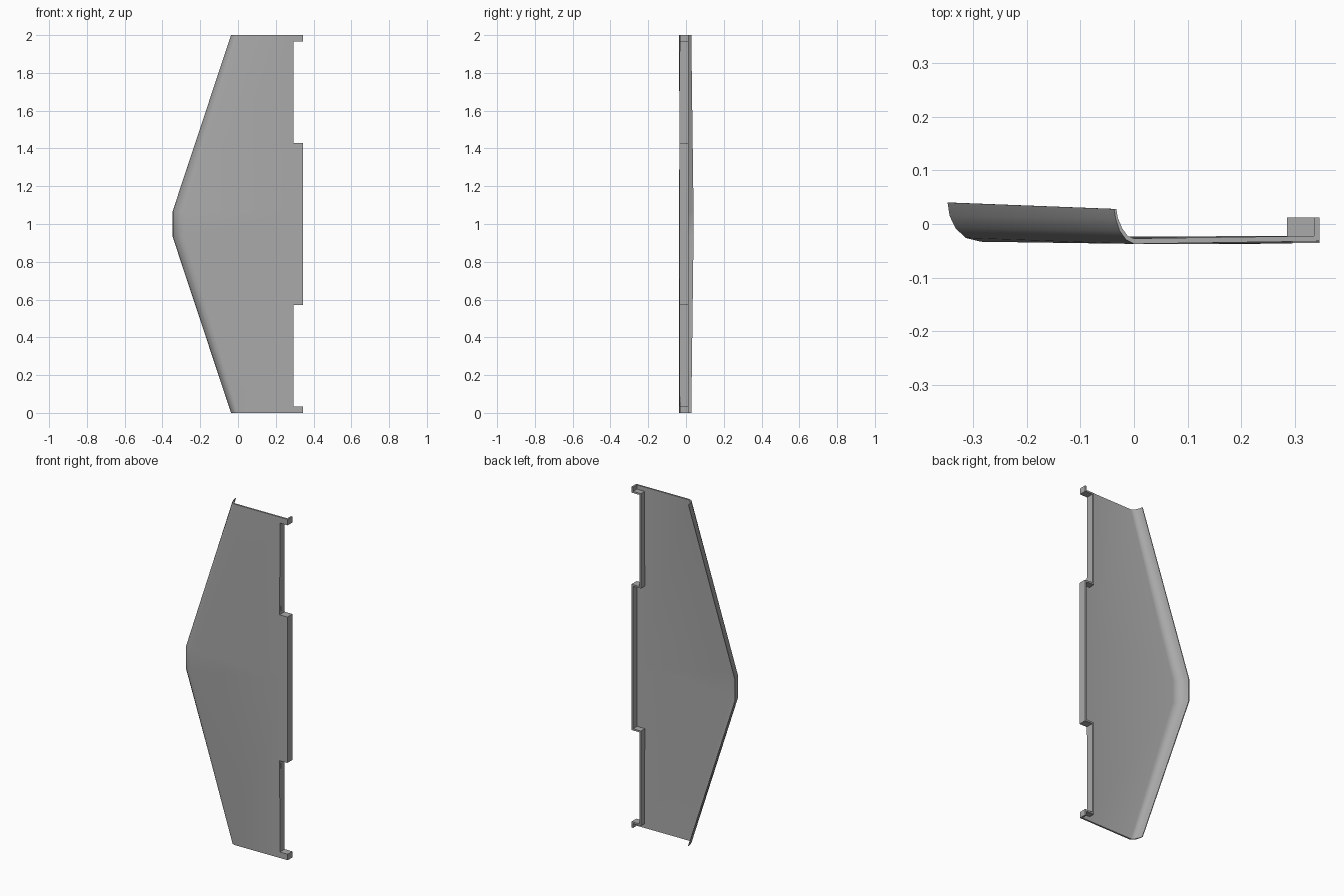
import bpy, bmesh

if "Cube" in bpy.data.objects:
    bpy.data.objects.remove(bpy.data.objects["Cube"])

grey = bpy.data.materials.new("mid grey")
grey.use_nodes = True
colour = (0.4, 0.4, 0.4, 1)
grey.diffuse_color = colour
grey.node_tree.nodes["Principled BSDF"].inputs["Base Color"].default_value = colour

THICK = 0.01      # sheet thickness
FLAT = 0.065      # half height of the upright stretch of the rolled edge
OUTER, INNER = 0.345, 0.295
FLANGE_BACK = 0.012

# Rolled edge sections (x, y), lip to flat sheet: outside and inside
MID_OUT = [(-.347, .040), (-.343, .015), (-.332, -.008), (-.313, -.026), (-.285, -.033)]
MID_IN = [(-.342, .040), (-.338, .016), (-.327, -.003), (-.309, -.018), (-.285, -.023)]
END_OUT = [(-.037, .028), (-.034, .010), (-.027, -.012), (-.015, -.029), (0, -.037)]
END_IN = [(-.033, .028), (-.030, .011), (-.022, -.008), (-.012, -.022), (0, -.027)]


def taper(z):
    return max(0, (abs(z - 1) - FLAT) / (1 - FLAT))


def section(mid, end, z):
    t = taper(z)
    return [(a + (c - a) * t, b + (d - b) * t) for (a, b), (c, d) in zip(mid, end)]


def front_y(x, z):
    """Front of the slightly twisted sheet."""
    fx, fy = section(MID_OUT, END_OUT, z)[-1]
    edge = -.037 + .005 * taper(z)
    return fy + (edge - fy) * (x - fx) / (OUTER - fx)


def finish(name, bm):
    bmesh.ops.recalc_face_normals(bm, faces=bm.faces)
    mesh = bpy.data.meshes.new(name)
    bm.to_mesh(mesh)
    bm.free()
    mesh.materials.append(grey)
    obj = bpy.data.objects.new(name, mesh)
    bpy.context.collection.objects.link(obj)
    return obj


def loft(name, rings):
    """Skin closed rings of equal length and cap both ends."""
    bm = bmesh.new()
    rows = [[bm.verts.new(p) for p in ring] for ring in rings]
    n = len(rows[0])
    for a, b in zip(rows, rows[1:]):
        for i in range(n):
            j = (i + 1) % n
            bm.faces.new((a[i], a[j], b[j], b[i]))
    bm.faces.new(rows[0])
    bm.faces.new(rows[-1][::-1])
    return finish(name, bm)


def block(name, x0, x1, z0, z1, wall):
    """Piece of sheet, or a wall standing on the back of the sheet."""
    rings = []
    for z in (z0, z1):
        y0, y1 = front_y(x0, z), front_y(x1, z)
        if wall:
            ys = (y0 + THICK, y1 + THICK, FLANGE_BACK, FLANGE_BACK)
        else:
            ys = (y0, y1, y1 + THICK, y0 + THICK)
        rings.append([(x, y, z) for x, y in zip((x0, x1, x1, x0), ys)])
    loft(name, rings)


# Main panel with its rolled edge
rings = []
for z in (0, 1 - FLAT, 1 + FLAT, 2):
    out, inside = section(MID_OUT, END_OUT, z), section(MID_IN, END_IN, z)
    y = front_y(INNER, z)
    ring = out + [(INNER, y), (INNER, y + THICK)] + inside[::-1]
    rings.append([(x, y, z) for x, y in ring])
panel = loft("panel", rings)
bpy.context.view_layer.objects.active = panel
panel.select_set(True)
bpy.ops.object.shade_smooth_by_angle(angle=0.6)

# Stepped right edge, the same above and below the middle
TAB, STEP = 0.035, 0.572
block("middle_tab", INNER, OUTER, STEP, 2 - STEP, False)
block("middle_flange", OUTER - THICK, OUTER, STEP + THICK, 2 - STEP - THICK, True)
for side in ("lower", "upper"):
    def place(part, x0, x1, z0, z1, wall=True):
        if side == "upper":
            z0, z1 = 2 - z1, 2 - z0
        block(f"{side}_{part}", x0, x1, z0, z1, wall)

    place("end_tab", INNER, OUTER, 0, TAB, False)
    place("end_flange", OUTER - THICK, OUTER, 0, TAB - THICK)
    place("end_step", INNER - THICK, OUTER, TAB - THICK, TAB)
    place("recess_flange", INNER - THICK, INNER, TAB, STEP)
    place("middle_step", INNER - THICK, OUTER, STEP, STEP + THICK)
